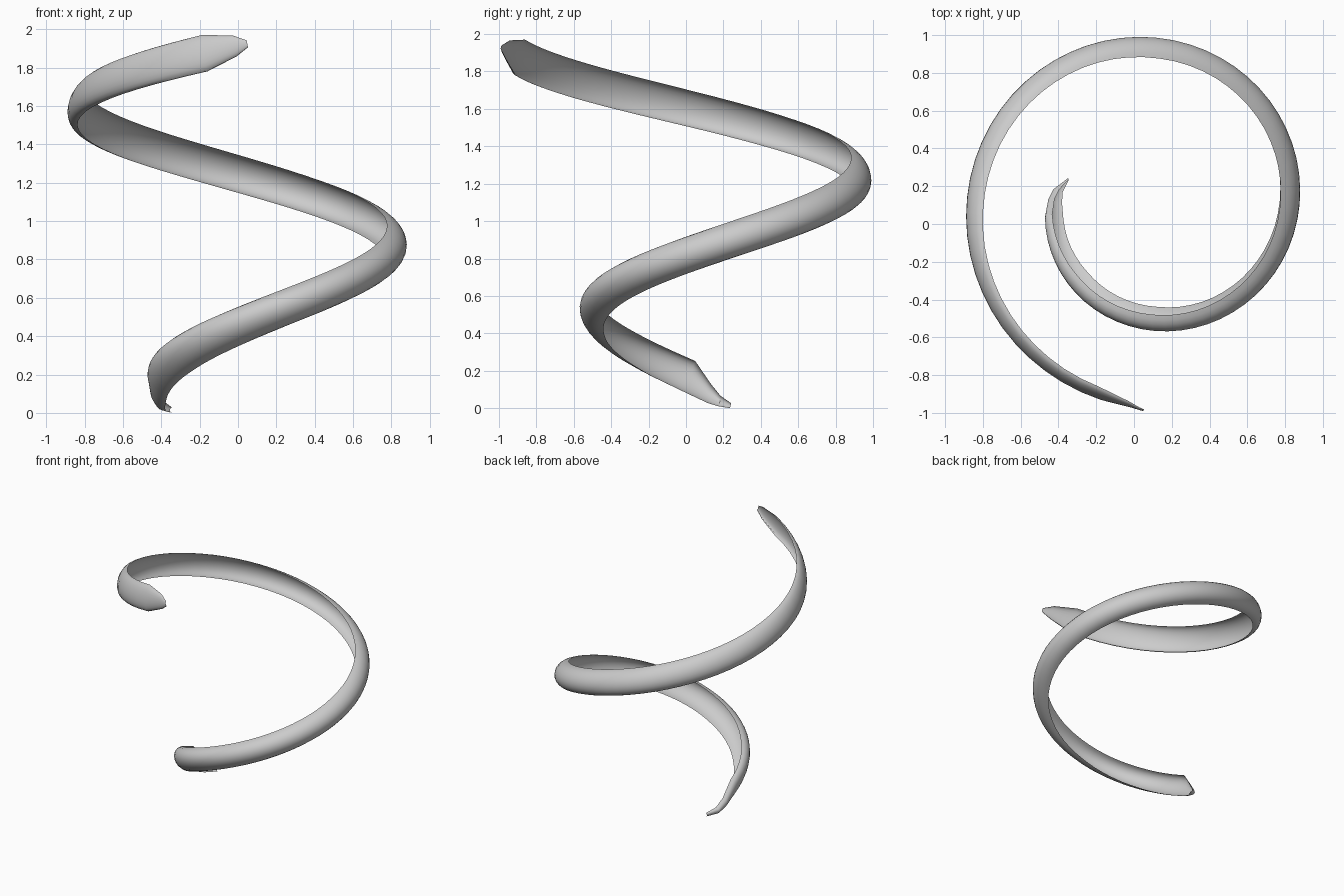
import bpy
import bmesh
from math import sin, cos, pi, sqrt

cube = bpy.data.objects.get("Cube")
if cube:
    bpy.data.objects.remove(cube, do_unlink=True)

# Spiral constants, measured per quarter turn
CENTRE_X, CENTRE_Y = 0.10, 0.107
START_RADIUS, RADIUS_STEP = 0.567, 0.105
START_HEIGHT, HEIGHT_STEP = 0.13, 0.3625
LEAN = 0.2          # how far the section leans back along the path
SECTION_POINTS = 13
STEPS = 72

# Section along the ribbon:
# quarter turns, inset, top edge depth, bottom edge depth, lift, half height
SECTIONS = [
    (-0.18, 0.075, 0.01, 0.01, -0.05, 0.014),
    (-0.09, 0.025, 0.03, 0.05, -0.058, 0.028),
    (-0.02, 0.01, 0.03, 0.07, -0.043, 0.05),
    (0.09, 0.0, 0.035, 0.09, 0.0, 0.09),
    (0.5, 0.0, 0.065, 0.115, 0.0, 0.093),
    (1.0, 0.0, 0.085, 0.125, 0.0, 0.093),
    (2.0, 0.0, 0.105, 0.105, 0.0, 0.093),
    (3.0, 0.0, 0.11, 0.08, 0.0, 0.093),
    (4.0, 0.0, 0.09, 0.05, 0.0, 0.093),
    (4.83, 0.0, 0.06, 0.02, -0.005, 0.095),
    (4.93, 0.0, 0.03, 0.015, -0.004, 0.054),
    (4.97, -0.01, 0.01, 0.01, -0.007, 0.018),
]


def section_at(turn):
    """Blend the two sections on either side of a position."""
    for a, b in zip(SECTIONS, SECTIONS[1:]):
        if turn <= b[0]:
            f = (turn - a[0]) / (b[0] - a[0])
            return [p + (q - p) * f for p, q in zip(a, b)][1:]
    return SECTIONS[-1][1:]


def section_points(turn):
    """Half-round channel, bulging outward, from bottom edge to top edge."""
    inset, top, bottom, lift, half = section_at(turn)
    angle = pi + turn * pi / 2
    radius = START_RADIUS + RADIUS_STEP * turn - inset
    height = START_HEIGHT + HEIGHT_STEP * turn + lift
    mean, tilt = (top + bottom) / 2, (top - bottom) / 2
    shift = sqrt(mean * mean + tilt * tilt) - mean
    points = []
    for i in range(SECTION_POINTS):
        phi = pi * (i / (SECTION_POINTS - 1) - 0.5)
        r = radius - (mean * (1 - cos(phi)) + tilt * sin(phi) + shift)
        dz = half * sin(phi)
        back = LEAN * dz
        points.append((CENTRE_X + r * cos(angle) + back * sin(angle),
                       CENTRE_Y + r * sin(angle) - back * cos(angle),
                       height + dz))
    return points


# Stations: even along the body, exact at the tapered ends
first, last = SECTIONS[3][0], SECTIONS[-3][0]
stations = [s[0] for s in SECTIONS[:3]]
stations += [first + (last - first) * i / STEPS for i in range(STEPS + 1)]
stations += [s[0] for s in SECTIONS[-2:]]

# Ribbon surface
bm = bmesh.new()
rows = [[bm.verts.new(p) for p in section_points(t)] for t in stations]
for a, b in zip(rows, rows[1:]):
    for i in range(SECTION_POINTS - 1):
        bm.faces.new((a[i], b[i], b[i + 1], a[i + 1]))

# Stand it on the ground
low = min(v.co.z for v in bm.verts)
for v in bm.verts:
    v.co.z -= low
mesh = bpy.data.meshes.new("spiral_ribbon")
bm.to_mesh(mesh)
bm.free()
ribbon = bpy.data.objects.new("spiral_ribbon", mesh)
bpy.context.collection.objects.link(ribbon)

# Plain grey finish
grey = bpy.data.materials.new("light_grey")
grey.use_nodes = True
colour = (0.6, 0.6, 0.6, 1.0)
grey.diffuse_color = colour
grey.node_tree.nodes["Principled BSDF"].inputs["Base Color"].default_value = colour
mesh.materials.append(grey)

bpy.ops.object.select_all(action="DESELECT")
ribbon.select_set(True)
bpy.context.view_layer.objects.active = ribbon
bpy.ops.object.shade_smooth_by_angle()
